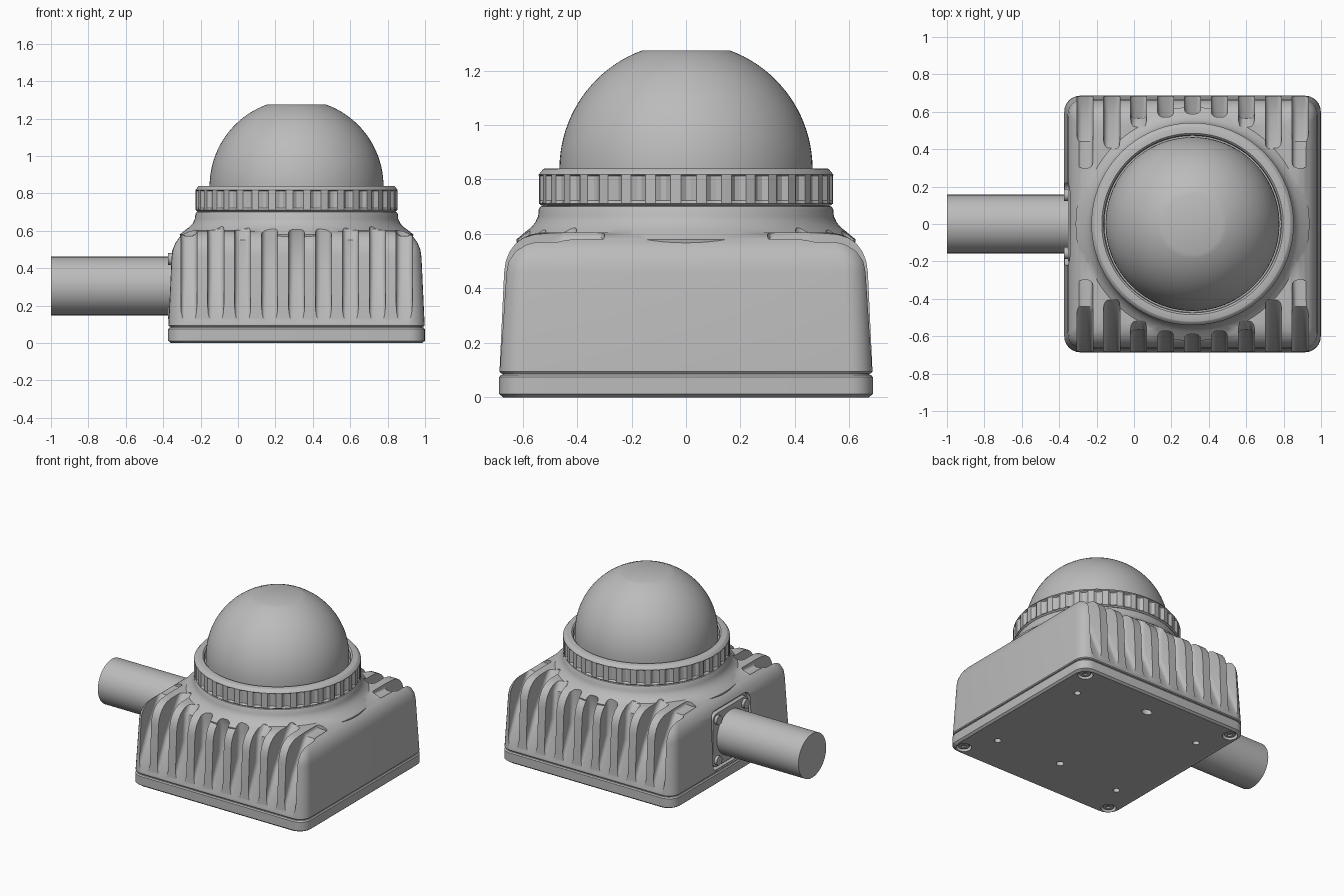
import bpy, bmesh, math
from mathutils import Matrix, Vector

cube = bpy.data.objects.get("Cube")
if cube:
    bpy.data.objects.remove(cube, do_unlink=True)

CX = 0.313          # centre of the housing along x

grey = bpy.data.materials.new("mid_grey")
grey.use_nodes = True
grey.diffuse_color = (0.5, 0.5, 0.5, 1)
grey.node_tree.nodes["Principled BSDF"].inputs["Base Color"].default_value = (0.5, 0.5, 0.5, 1)


def finish(name, bm):
    bmesh.ops.recalc_face_normals(bm, faces=bm.faces)
    me = bpy.data.meshes.new(name)
    bm.to_mesh(me)
    bm.free()
    ob = bpy.data.objects.new(name, me)
    bpy.context.collection.objects.link(ob)
    me.materials.append(grey)
    return ob


def activate(ob):
    bpy.ops.object.select_all(action='DESELECT')
    ob.select_set(True)
    bpy.context.view_layer.objects.active = ob


def smooth(ob, angle=32):
    activate(ob)
    bpy.ops.object.shade_smooth_by_angle(angle=math.radians(angle))


def bridge(bm, loops, caps=True):
    for a, b in zip(loops, loops[1:]):
        for i in range(len(a)):
            j = (i + 1) % len(a)
            bm.faces.new((a[i], a[j], b[j], b[i]))
    if caps:
        bm.faces.new(loops[0])
        bm.faces.new(loops[-1])


def rounded_stack(name, layers, corner, steps=6):
    """Rounded squares (z, half size) lofted upward."""
    bm = bmesh.new()
    loops = []
    for z, half in layers:
        loop = []
        for q in range(4):
            mid = math.radians(45 + 90 * q)
            sx, sy = math.copysign(1, math.cos(mid)), math.copysign(1, math.sin(mid))
            for k in range(steps + 1):
                a = math.radians(90 * (q + k / steps))
                loop.append(bm.verts.new((CX + sx * (half - corner) + corner * math.cos(a),
                                          sy * (half - corner) + corner * math.sin(a), z)))
        loops.append(loop)
    bridge(bm, loops)
    return finish(name, bm)


def revolve(name, profile, seg=96, shift=None):
    """Profile of (radius, z) spun about the dome axis; shift changes the radius per step."""
    bm = bmesh.new()
    loops = []
    for n, (r, z) in enumerate(profile):
        loop = []
        for i in range(seg):
            a = 2 * math.pi * i / seg
            rr = r + (shift(n, i) if shift else 0)
            loop.append(bm.verts.new((CX + rr * math.cos(a), rr * math.sin(a), z)))
        loops.append(loop)
    bridge(bm, loops)
    return finish(name, bm)


def cylinder(name, centre, r, depth, axis='Z', seg=24, stretch=1):
    bm = bmesh.new()
    rot = Matrix.Rotation(math.pi / 2, 4, 'Y') if axis == 'X' else Matrix()
    bmesh.ops.create_cone(bm, cap_ends=True, segments=seg, radius1=r, radius2=r, depth=depth,
                          matrix=Matrix.Translation(centre) @ Matrix.Diagonal((stretch, 1, 1, 1)) @ rot)
    return finish(name, bm)


def box(name, centre, size, bevel=0.0):
    """Box whose edges along x are rounded."""
    bm = bmesh.new()
    bmesh.ops.create_cube(bm, size=1, matrix=Matrix.Translation(centre) @ Matrix.Diagonal((*size, 1)))
    if bevel:
        edges = [e for e in bm.edges if abs(e.verts[0].co.x - e.verts[1].co.x) > 1e-4]
        bmesh.ops.bevel(bm, geom=edges, offset=bevel, segments=4, profile=0.5, affect='EDGES')
    return finish(name, bm)


def boolean(ob, tools, operation='DIFFERENCE'):
    for tool in tools:
        activate(ob)
        mod = ob.modifiers.new("cut", 'BOOLEAN')
        mod.operation, mod.solver, mod.object = operation, 'EXACT', tool
        bpy.ops.object.modifier_apply(modifier=mod.name)
        bpy.data.objects.remove(tool, do_unlink=True)


def slot_cutter(dx, side):
    """Channel between two cooling fins, with a sloped floor and rounded corners."""
    if abs(dx) > 0.55:
        inner = [(0.46, 0.55), (0.44, 0.572), (0.30, 0.575), (0.30, 0.85)]
    else:
        end = math.sqrt(0.59 ** 2 - dx ** 2)
        inner = [(min(end + 0.05, 0.572), 0.55), (end, 0.61), (end, 0.85)]
    outline = [(0.80, 0.85), (0.80, 0.10), (0.685, 0.11), (0.58, 0.36)] + inner
    bm = bmesh.new()
    loops = [[bm.verts.new((CX + dx + w, side * y, z)) for y, z in outline] for w in (-0.043, 0.043)]
    bridge(bm, loops)
    bmesh.ops.recalc_face_normals(bm, faces=bm.faces)
    # round the long floor edges and the blind end
    edges = [e for e in bm.edges
             if abs(e.verts[0].co.x - e.verts[1].co.x) < 1e-4
             and all(abs(v.co.y) < 0.79 for v in e.verts)]
    bmesh.ops.bevel(bm, geom=edges, offset=0.028, segments=4, profile=0.5, affect='EDGES')
    return finish("slot_cutter", bm)


# Housing: drafted box with a rounded shoulder, blended into a round collar
housing = rounded_stack("housing", [(0.088, 0.68), (0.094, 0.685), (0.46, 0.668), (0.50, 0.662),
                                    (0.535, 0.648), (0.563, 0.628), (0.585, 0.60),
                                    (0.598, 0.57), (0.605, 0.53)], 0.085)
collar = revolve("collar", [(0.60, 0.45), (0.625, 0.58), (0.60, 0.60), (0.575, 0.619), (0.555, 0.64),
                            (0.543, 0.665), (0.541, 0.69), (0.535, 0.70), (0.52, 0.706)])
boolean(housing, [collar], 'UNION')
boolean(housing, [slot_cutter(0.144 * i, s) for i in range(-4, 5) for s in (-1, 1)])

# Cable entry recess, plate and screws on the side
LEFT = CX - 0.677
boolean(housing, [box("recess", (LEFT, 0, 0.305), (0.08, 0.44, 0.42), 0.05)])
smooth(housing)
plate = box("cable_plate", (LEFT + 0.035, 0, 0.305), (0.05, 0.40, 0.38), 0.04)
smooth(plate)
for sy in (-1, 1):
    for sz in (-1, 1):
        smooth(cylinder("plate_screw", (LEFT + 0.005, sy * 0.155, 0.305 + sz * 0.145), 0.032, 0.03, 'X'))
cable = cylinder("cable", ((LEFT + 0.05 - 1) / 2, 0, 0.305), 0.157, LEFT + 1.05, 'X', 64)
smooth(cable)

# Base plate with screw recesses and mounting holes underneath
base = rounded_stack("base_plate", [(0, 0.672), (0.012, 0.686), (0.074, 0.686), (0.082, 0.68)], 0.085)
holes = []
for sx in (-1, 1):
    for sy in (-1, 1):
        holes.append(cylinder("screw_recess", (CX + sx * 0.61, sy * 0.61, 0), 0.05, 0.06))
        holes.append(cylinder("mount_hole", (CX + sx * 0.50, sy * 0.40, 0), 0.022, 0.10))
holes.append(cylinder("vent_hole", (CX, 0.50, 0), 0.027, 0.10, stretch=1.4))
holes.append(cylinder("centre_hole", (CX, -0.37, 0), 0.025, 0.10))
boolean(base, holes)
smooth(base)
for sx in (-1, 1):
    for sy in (-1, 1):
        screw = cylinder("base_screw", (CX + sx * 0.61, sy * 0.61, 0.024), 0.036, 0.03)
        boolean(screw, [cylinder("socket", (CX + sx * 0.61, sy * 0.61, 0.009), 0.018, 0.02, seg=6)])
        smooth(screw)
seam = rounded_stack("seam_gasket", [(0.07, 0.674), (0.10, 0.674)], 0.08)
smooth(seam)

# Clamping ring with narrow grip notches
ring = revolve("clamp_ring", [(0.50, 0.704), (0.53, 0.704), (0.541, 0.712), (0.541, 0.722), (0.541, 0.812),
                              (0.541, 0.818), (0.525, 0.838), (0.52, 0.84), (0.485, 0.84), (0.475, 0.83),
                              (0.472, 0.79)], 180,
               lambda n, i: -0.014 if n in (3, 4) and i % 5 in (0, 1) else 0)
smooth(ring)

# Dome with a flat top
R, ZC = 0.465, 0.838
top = math.acos(0.16 / R)
dome = revolve("dome", [(R, 0.75)] + [(R * math.cos(top * k / 20), ZC + R * math.sin(top * k / 20))
                                      for k in range(21)])
smooth(dome)
